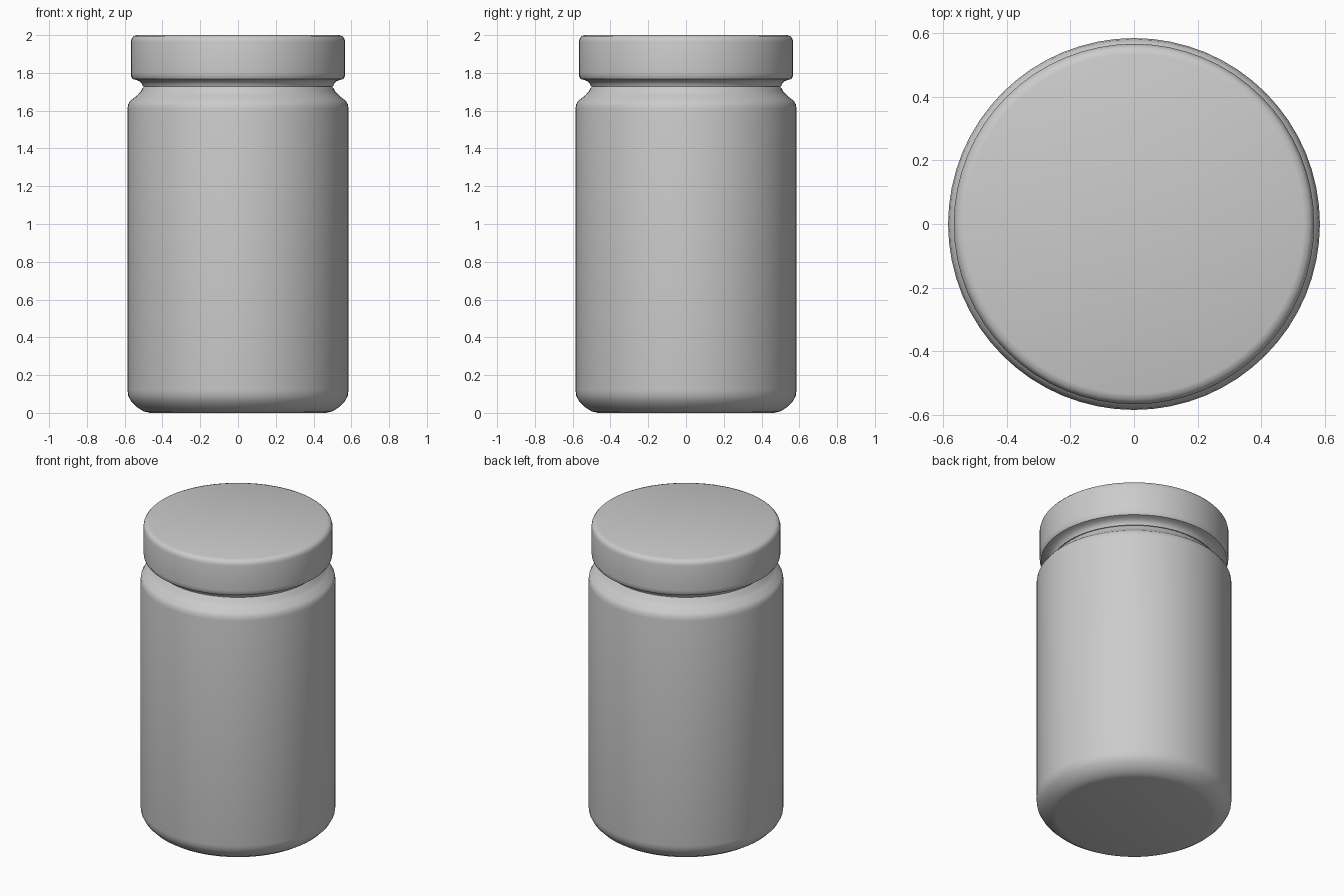
import bpy, bmesh, math

if "Cube" in bpy.data.objects:
    bpy.data.objects.remove(bpy.data.objects["Cube"])

SEGMENTS = 64


def lathe(name, profile):
    """Spin an (r, z) profile around z; it starts and ends with flat caps."""
    bm = bmesh.new()
    rings = []
    for r, z in profile:
        rings.append([bm.verts.new((r * math.cos(2 * math.pi * i / SEGMENTS),
                                    r * math.sin(2 * math.pi * i / SEGMENTS), z))
                      for i in range(SEGMENTS)])
    for low, high in zip(rings, rings[1:]):
        for i in range(SEGMENTS):
            j = (i + 1) % SEGMENTS
            bm.faces.new((low[i], low[j], high[j], high[i]))
    bm.faces.new(rings[0][::-1])
    bm.faces.new(rings[-1])
    mesh = bpy.data.meshes.new(name)
    bm.to_mesh(mesh)
    bm.free()
    obj = bpy.data.objects.new(name, mesh)
    bpy.context.collection.objects.link(obj)
    bpy.context.view_layer.objects.active = obj
    obj.select_set(True)
    bpy.ops.object.shade_smooth_by_angle(angle=math.radians(40))
    obj.select_set(False)
    return obj


# Jar body: rounded foot, straight wall, sloped shoulder and neck
lathe("jar_body", [
    (0.465, 0.0), (0.50, 0.008), (0.535, 0.03), (0.565, 0.06), (0.581, 0.09),
    (0.585, 0.12), (0.585, 1.61), (0.581, 1.635), (0.57, 1.652),
    (0.535, 1.68), (0.515, 1.70), (0.505, 1.72), (0.495, 1.73), (0.495, 1.80)])

# Lid: undercut flare, straight rim, rounded top edge
lathe("lid", [
    (0.503, 1.728), (0.508, 1.742), (0.522, 1.756), (0.54, 1.763),
    (0.558, 1.768), (0.566, 1.782), (0.567, 1.80), (0.567, 1.965),
    (0.563, 1.982), (0.553, 1.994), (0.535, 2.0)])
